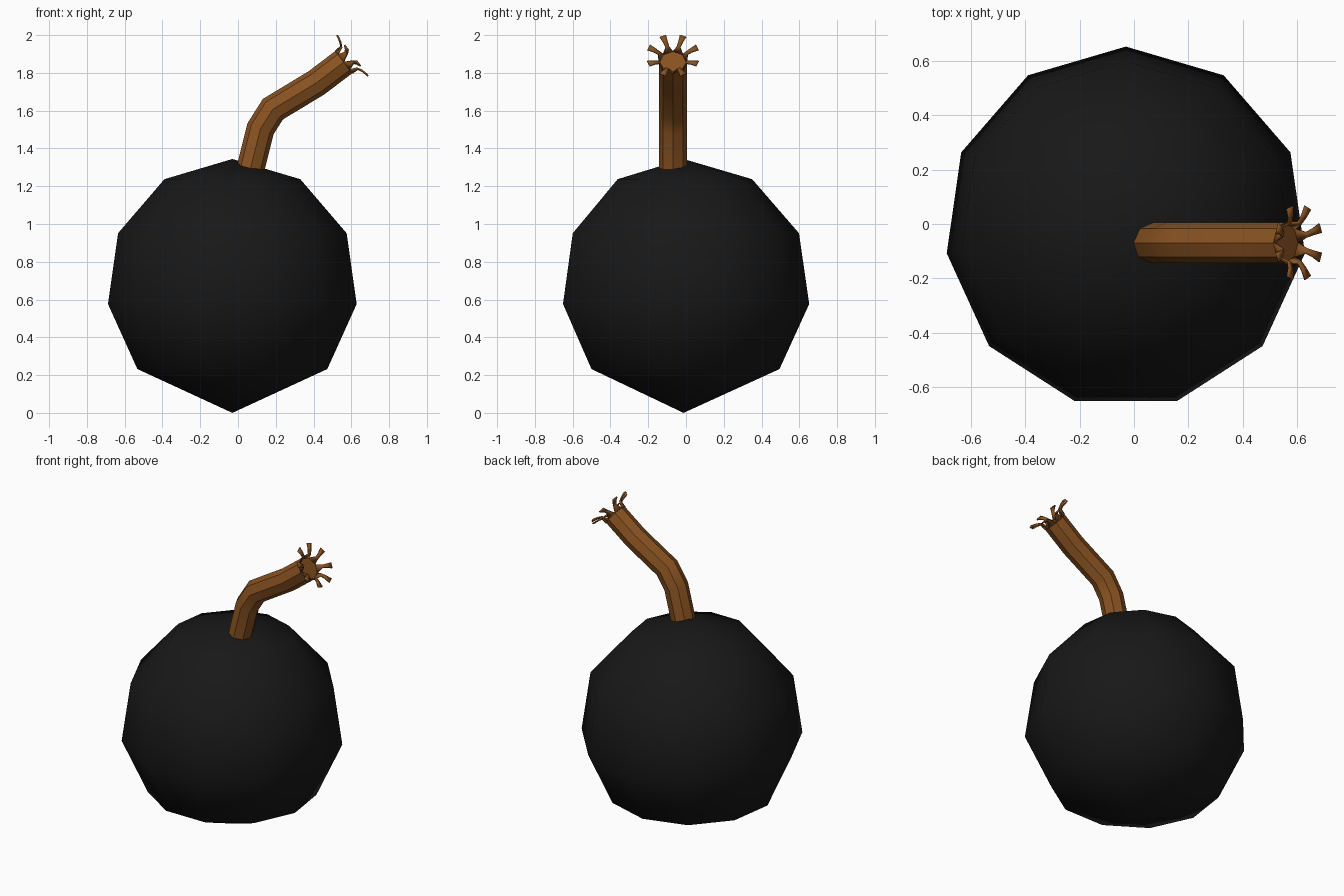
import bpy, bmesh, math
from mathutils import Vector

if "Cube" in bpy.data.objects:
    bpy.data.objects.remove(bpy.data.objects["Cube"])


def material(name, rgb):
    m = bpy.data.materials.new(name)
    m.diffuse_color = (*rgb, 1)
    m.use_nodes = True
    m.node_tree.nodes["Principled BSDF"].inputs["Base Color"].default_value = m.diffuse_color
    return m


def make(name, bm, mat, angle):
    bmesh.ops.recalc_face_normals(bm, faces=bm.faces)
    me = bpy.data.meshes.new(name)
    bm.to_mesh(me)
    bm.free()
    me.materials.append(mat)
    ob = bpy.data.objects.new(name, me)
    bpy.context.collection.objects.link(ob)
    bpy.ops.object.select_all(action='DESELECT')
    ob.select_set(True)
    bpy.context.view_layer.objects.active = ob
    bpy.ops.object.shade_smooth_by_angle(angle=math.radians(angle))
    return ob


def bridge(bm, a, b):
    n = len(a)
    for i in range(n):
        bm.faces.new((a[i], a[(i + 1) % n], b[(i + 1) % n], b[i]))


black = material("black_iron", (0.009, 0.009, 0.009))
brown = material("brown_rope", (0.25, 0.085, 0.015))

# Body: 11-sided ball, rings spaced at 360/11 degrees down from the top pole
R, SIDES = 0.672, 11
STEP = 2 * math.pi / SIDES
centre = Vector((-0.03, -0.013, R))
bm = bmesh.new()
rings = []
for k in range(1, 5):
    rad, z = R * math.sin(k * STEP), R * math.cos(k * STEP)
    rings.append([bm.verts.new(centre + Vector((rad * math.cos(math.pi / 2 + i * STEP),
                                                rad * math.sin(math.pi / 2 + i * STEP), z)))
                  for i in range(SIDES)])
for a, b in zip(rings, rings[1:]):
    bridge(bm, a, b)
for ring, z in ((rings[0], R), (rings[-1], -R)):
    pole = bm.verts.new(centre + Vector((0, 0, z)))
    for i in range(SIDES):
        bm.faces.new((ring[i], ring[(i + 1) % SIDES], pole))
make("bomb_body", bm, black, 80)

# Fuse: octagonal tube swept along a bent path in the xz plane
FY, FR = -0.069, 0.074
path = [(0.058, 1.26), (0.119, 1.504), (0.185, 1.608), (0.415, 1.747), (0.56, 1.857)]
pts = [Vector((x, FY, z)) for x, z in path]
dirs = [(b - a).normalized() for a, b in zip(pts, pts[1:])]
side = Vector((0, 1, 0))
bm = bmesh.new()
rings = []
for k, p in enumerate(pts):
    before, after = dirs[max(k - 1, 0)], dirs[min(k, len(dirs) - 1)]
    t = (before + after).normalized()
    up = Vector((-t.z, 0, t.x)) / t.dot(before)
    rings.append([bm.verts.new(p + FR * (math.cos(i * math.pi / 4) * up
                                         + math.sin(i * math.pi / 4) * side))
                  for i in range(8)])
for a, b in zip(rings, rings[1:]):
    bridge(bm, a, b)
bm.faces.new(rings[0])
bm.faces.new(rings[-1])
make("fuse", bm, brown, 30)

# Frayed strands: one per tube side, (along, radial, half width) stations
tip, t = pts[-1], dirs[-1]
up = Vector((-t.z, 0, t.x))
stations = [(0, 0.068, 0.028), (0.038, 0.078, 0.010), (0.05, 0.105, 0.012), (0.058, 0.14, 0.018)]
bm = bmesh.new()
for i in range(8):
    a = (i + 0.5) * math.pi / 4
    out = math.cos(a) * up + math.sin(a) * side
    across = -math.sin(a) * up + math.cos(a) * side
    rows = [[bm.verts.new(tip + along * t + rad * out + s * half * across) for s in (-1, 1)]
            for along, rad, half in stations]
    for p, q in zip(rows, rows[1:]):
        bm.faces.new((p[0], p[1], q[1], q[0]))
strands = make("frayed_strands", bm, brown, 30)
thick = strands.modifiers.new("thickness", 'SOLIDIFY')
thick.thickness = 0.008
thick.offset = 0
